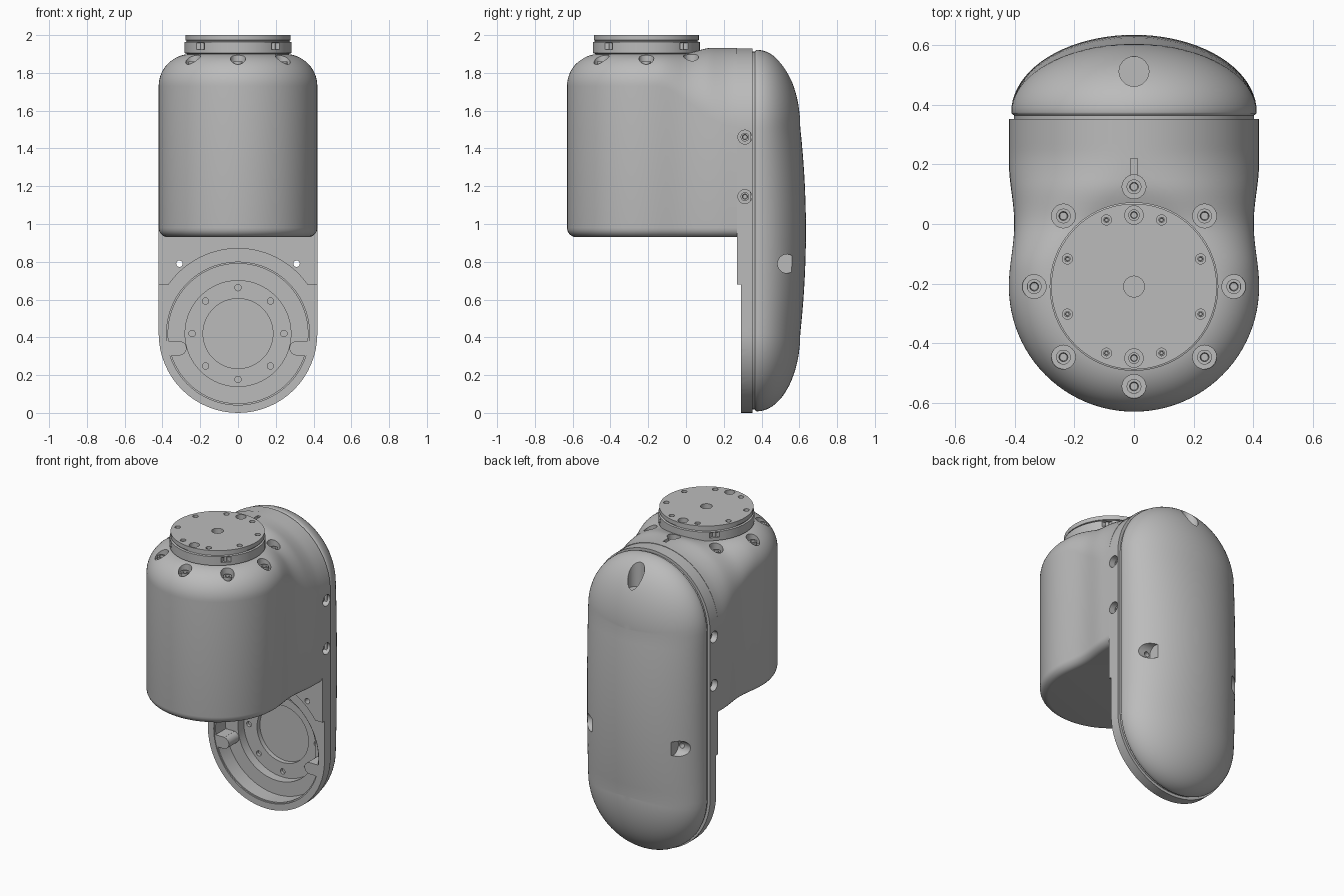
import bpy, bmesh
from math import sin, cos, pi, sqrt
from mathutils import Vector

if "Cube" in bpy.data.objects:
    bpy.data.objects.remove(bpy.data.objects["Cube"], do_unlink=True)

grey = bpy.data.materials.new("machine grey")
grey.use_nodes = True
grey.diffuse_color = (0.5, 0.5, 0.5, 1)
grey.node_tree.nodes["Principled BSDF"].inputs["Base Color"].default_value = (0.5, 0.5, 0.5, 1)

R = 0.42            # half width of the body
AXIS_Y = -0.21      # vertical joint axis
LOW, HIGH = 0.42, 1.51   # centres of the stadium ends


def loft(bm, columns, closed=True):
    """Skin neighbouring columns of points into a closed surface."""
    part = bmesh.new()
    grid = [[part.verts.new(p) for p in col] for col in columns]
    for i in range(len(grid) if closed else len(grid) - 1):
        a, b = grid[i], grid[(i + 1) % len(grid)]
        for j in range(len(a) - 1):
            part.faces.new((a[j], b[j], b[j + 1], a[j + 1]))
    bmesh.ops.remove_doubles(part, verts=part.verts, dist=1e-5)
    bmesh.ops.holes_fill(part, edges=[e for e in part.edges if e.is_boundary])
    bmesh.ops.recalc_face_normals(part, faces=part.faces)
    temp = bpy.data.meshes.new("temp")
    part.to_mesh(temp)
    part.free()
    bm.from_mesh(temp)
    bpy.data.meshes.remove(temp)


def lathe(bm, profile, pos, axis=(0, 0, 1), seg=24):
    """Turn (radius, height) points around an axis placed at pos."""
    rot = Vector(axis).to_track_quat('Z', 'Y')
    angles = [2 * pi * i / seg for i in range(seg)]
    loft(bm, [[Vector(pos) + rot @ Vector((r * cos(a), r * sin(a), h)) for r, h in profile]
              for a in angles])


def rod(bm, r, h0, h1, pos, axis=(0, 0, 1), seg=24):
    lathe(bm, [(0, h0), (r, h0), (r, h1), (0, h1)], pos, axis, seg)


def screw_hole(bm, r, depth, pos, axis=(0, 0, 1)):
    """Counterbore cutter that leaves a socket screw head at its floor."""
    k = r * 0.62
    lathe(bm, [(0, -depth), (k * 0.5, -depth), (k * 0.6, -depth * 0.6), (k, -depth * 0.6),
               (k, -depth), (r, -depth), (r, 0.08), (0, 0.08)], pos, axis)


def box(bm, lo, hi):
    x0, y0, z0 = lo
    x1, y1, z1 = hi
    ring = [(x0, y0), (x1, y0), (x1, y1), (x0, y1)]
    mid = ((x0 + x1) / 2, (y0 + y1) / 2)
    loft(bm, [[(*mid, z0), (*p, z0), (*p, z1), (*mid, z1)] for p in ring])


def finish(name, bm, cutter=None):
    def make(label, source):
        mesh = bpy.data.meshes.new(label)
        source.to_mesh(mesh)
        source.free()
        ob = bpy.data.objects.new(label, mesh)
        bpy.context.collection.objects.link(ob)
        return ob
    ob = make(name, bm)
    ob.data.materials.append(grey)
    bpy.ops.object.select_all(action='DESELECT')
    bpy.context.view_layer.objects.active = ob
    ob.select_set(True)
    if cutter:
        tool = make("cutter", cutter)
        tool.hide_render = True
        mod = ob.modifiers.new("holes", 'BOOLEAN')
        mod.operation = 'DIFFERENCE'
        mod.solver = 'EXACT'
        mod.use_self = True
        mod.object = tool
        bpy.ops.object.modifier_apply(modifier=mod.name)
        bpy.data.objects.remove(tool, do_unlink=True)
    bpy.ops.object.shade_smooth_by_angle(angle=0.6)
    return ob


def ease(a, b, v):
    t = min(1, max(0, (v - a) / (b - a)))
    return t * t * (3 - 2 * t)


def stadium():
    """Stations around the upright stadium: spine height and outward direction."""
    n, m = 32, 14
    out = [(HIGH, cos(pi * i / n), sin(pi * i / n)) for i in range(n + 1)]
    out += [(HIGH + (LOW - HIGH) * i / m, -1, 0) for i in range(1, m)]
    out += [(LOW, -cos(pi * i / n), -sin(pi * i / n)) for i in range(n + 1)]
    out += [(LOW + (HIGH - LOW) * i / m, 1, 0) for i in range(1, m)]
    return out


# Joint housing: a vertical drum blending into an arched bridge at the back
BACK, BASE = 0.27, 0.93


def housing_column(y, dx, dy):
    w = R
    if y < 0.21:
        w -= 0.018 * sin(pi * (y - AXIS_Y) / R) ** 2
    r = min(w, 0.17 + 0.25 * ease(-0.15, 0.25, y))
    top = 1.9 + 0.033 * ease(-0.02, 0.14, y)
    pts = [(0, BASE)]
    pts += [(w - 0.05 + 0.05 * sin(a), BASE + 0.05 - 0.05 * cos(a))
            for a in (pi / 2 * i / 6 for i in range(7))]
    pts += [(w - r + r * cos(a), top - r + r * sin(a))
            for a in (pi / 2 * i / 16 for i in range(17))]
    pts += [((w - r) / 2, top), (0, top)]
    return [(d * dx, y + d * dy, z) for d, z in pts]


STEPS = 24
ys = [BACK + (AXIS_Y - BACK) * i / STEPS for i in range(STEPS)]
cols = [housing_column(y, 1, 0) for y in ys]
cols += [housing_column(AXIS_Y, cos(a), -sin(a)) for a in (pi * i / 48 for i in range(49))]
cols += [housing_column(y, -1, 0) for y in reversed(ys)]
body, cut = bmesh.new(), bmesh.new()
loft(body, cols, closed=False)
for i in range(8):
    a = pi / 4 * i + pi / 2
    depth = 0.02 if i == 0 else 0.065
    screw_hole(cut, 0.04, depth, (0.335 * cos(a), AXIS_Y + 0.335 * sin(a), 1.9))
box(cut, (-0.011, 0.15, 1.912), (0.011, 0.22, 2))
finish("joint_housing", body, cut)

# Output flange: lower ring, thin groove and top disc with its bolt pattern
flange, cut = bmesh.new(), bmesh.new()
lathe(flange, [(0, 1.84), (0.268, 1.84), (0.268, 1.9), (0.283, 1.905), (0.283, 1.963), (0.272, 1.966),
               (0.272, 1.971), (0.278, 1.973), (0.278, 2), (0, 2)], (0, AXIS_Y, 0), seg=72)
rod(cut, 0.035, -0.08, 0.05, (0, AXIS_Y, 2))
for side in (-1, 1):
    screw_hole(cut, 0.031, 0.04, (0, AXIS_Y + side * 0.24, 2))
for i in range(8):
    a = pi / 4 * (i + 0.5)
    screw_hole(cut, 0.017, 0.02, (0.242 * cos(a), AXIS_Y + 0.242 * sin(a), 2))
for sx in (-1, 1):
    for sy in (-1, 1):
        x, y = sx * 0.2, AXIS_Y + sy * 0.2
        box(cut, (x - 0.022, y - 0.022, 1.925), (x + 0.022, y + 0.022, 1.958))
finish("output_flange", flange, cut)
pins = bmesh.new()
for sx in (-1, 1):
    for sy in (-1, 1):
        rod(pins, 0.01, 1.92, 1.96, (sx * 0.188, AXIS_Y + sy * 0.188, 0), seg=12)
finish("flange_pins", pins)

# Back plate: stadium slab, thinner around the lower joint opening
plate, cut = bmesh.new(), bmesh.new()
loft(plate, [[(d * dx, y, z + d * dz) for d, y in ((0, BACK), (R, BACK), (R, 0.352), (0, 0.352))]
             for z, dx, dz in stadium()])
BACKWARD = (0, 1, 0)
lathe(cut, [(0, 0.2), (0.45, 0.2), (0.45, 0.29), (0.378, 0.29), (0.378, 0.298), (0.37, 0.298),
            (0.37, 0.5), (0, 0.5)], (0, 0, LOW), BACKWARD, 96)
box(cut, (-0.5, 0.2, -0.1), (0.5, 0.29, 0.68))
for side in (-1, 1):
    rod(cut, 0.017, 0.2, 0.5, (side * 0.31, 0, 0.79), BACKWARD)
    for z in (1.145, 1.46):
        screw_hole(cut, 0.037, 0.05, (side * R, 0.312, z), (side, 0, 0))
finish("back_plate", plate, cut)

# Back cover: domed shell with a recessed seam and the stepped joint seat
cover, cut = bmesh.new(), bmesh.new()
cols = []
for z, dx, dz in stadium():
    bulge = 0.26 - 0.03 * abs((z - 0.965) / 0.545) ** 2
    prof = [(0, 0.34), (0.402, 0.34), (0.402, 0.364), (0.41, 0.37)]
    prof += [(0.412 * cos(a), 0.375 + bulge * sin(a)) for a in (pi / 2 * i / 20 for i in range(20))]
    prof += [(0, 0.375 + bulge)]
    cols.append([(d * dx, y, z + d * dz) for d, y in prof])
loft(cover, cols)
lathe(cut, [(0, 0.2), (0.37, 0.2), (0.37, 0.4), (0.28, 0.4), (0.28, 0.46), (0.185, 0.46),
            (0.185, 0.49), (0, 0.49)], (0, 0, LOW), BACKWARD, 96)
for i in range(8):
    a = pi / 4 * i
    rod(cut, 0.017, 0.44, 0.48, (0.243 * cos(a), 0, LOW + 0.243 * sin(a)), BACKWARD, 16)
for side in (-1, 1):
    rod(cut, 0.05, 0.285, 0.5, (0, 0.535, 0.79), (side, 0, 0), 32)
    rod(cut, 0.017, 0.2, 0.54, (side * 0.31, 0, 0.79), BACKWARD)
rod(cut, 0.05, 1.73, 2.1, (0, 0.512, 0), seg=32)
finish("back_cover", cover, cut)

# Locating tabs inside the joint opening
tabs = bmesh.new()
for side in (-1, 1):
    xs = sorted((side * 0.305, side * 0.38))
    box(tabs, (xs[0], 0.295, 0.305), (xs[1], 0.405, 0.38))
    rod(tabs, 0.0375, 0.295, 0.405, (side * 0.31, 0, 0.3425), BACKWARD)
finish("locating_tabs", tabs)
